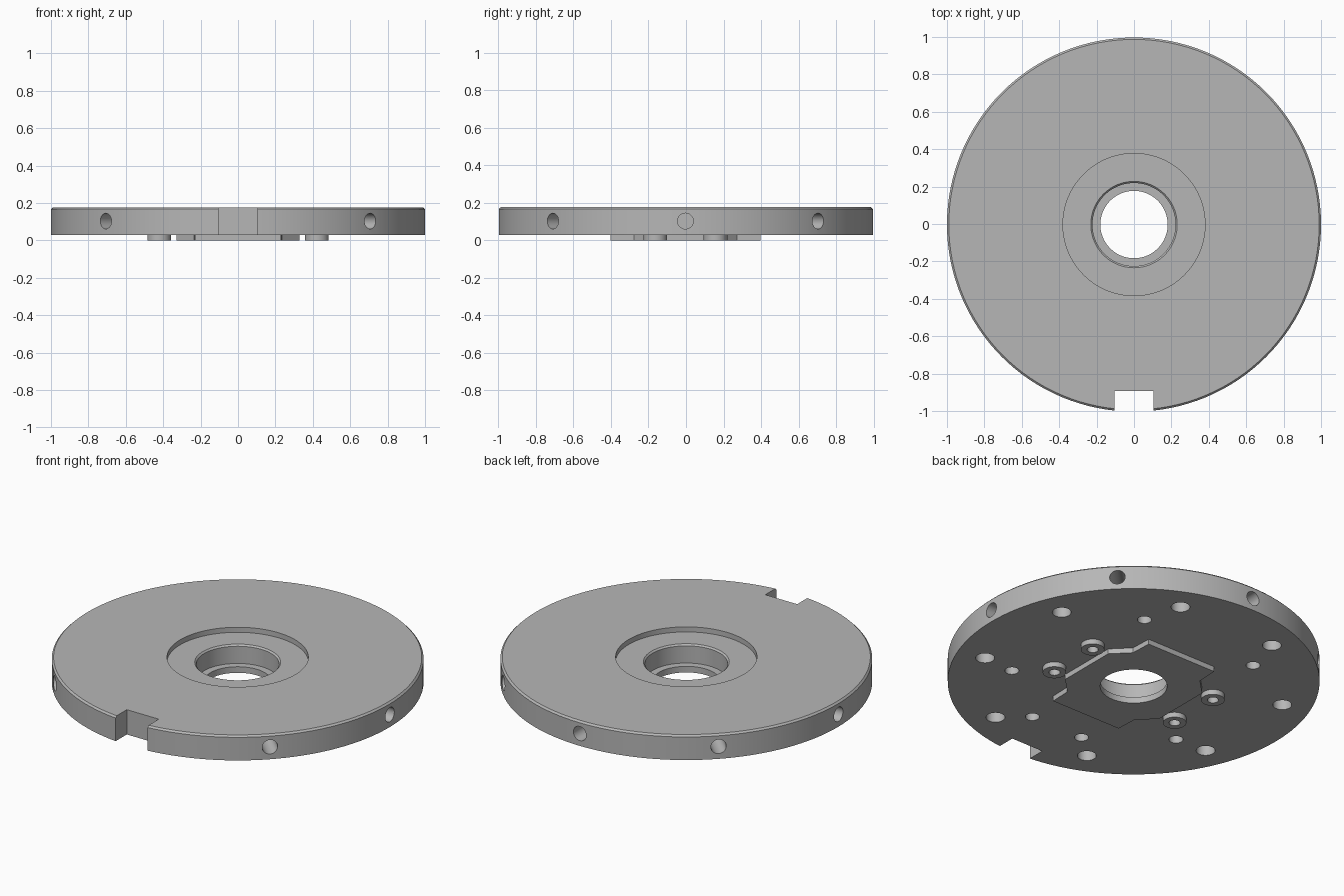
import bpy, bmesh, math
from mathutils import Matrix, Vector

if "Cube" in bpy.data.objects:
    bpy.data.objects.remove(bpy.data.objects["Cube"])

SEG = 128
CENTRE = Vector((0, -0.003, 0))   # the notch makes the bounds slightly uneven in y

grey = bpy.data.materials.new("plain_grey")
grey.diffuse_color = (0.47, 0.47, 0.47, 1)
grey.use_nodes = True
grey.node_tree.nodes["Principled BSDF"].inputs["Base Color"].default_value = grey.diffuse_color


def finish(name, bm):
    bmesh.ops.translate(bm, verts=bm.verts, vec=CENTRE)
    bmesh.ops.recalc_face_normals(bm, faces=bm.faces)
    me = bpy.data.meshes.new(name)
    bm.to_mesh(me)
    bm.free()
    me.materials.append(grey)
    ob = bpy.data.objects.new(name, me)
    bpy.context.collection.objects.link(ob)
    return ob


def cylinder(bm, x, y, z0, z1, r, seg=40):
    bmesh.ops.create_cone(bm, cap_ends=True, segments=seg, radius1=r, radius2=r, depth=z1 - z0,
                          matrix=Matrix.Translation((x, y, (z0 + z1) / 2)))


def lathe(name, profile):
    bm = bmesh.new()
    rings = [[bm.verts.new((r * math.cos(a), r * math.sin(a), z)) for r, z in profile]
             for a in (2 * math.pi * i / SEG for i in range(SEG))]
    n = len(profile)
    for i in range(SEG):
        a, b = rings[i], rings[(i + 1) % SEG]
        for j in range(n):
            k = (j + 1) % n
            bm.faces.new((a[j], b[j], b[k], a[k]))
    return finish(name, bm)


def cut(ob, cutter):
    mod = ob.modifiers.new("cut", 'BOOLEAN')
    mod.operation = 'DIFFERENCE'
    mod.solver = 'EXACT'
    mod.object = cutter
    activate(ob)
    bpy.ops.object.modifier_apply(modifier=mod.name)


def activate(ob):
    bpy.ops.object.select_all(action='DESELECT')
    ob.select_set(True)
    bpy.context.view_layer.objects.active = ob


def polar(r, deg):
    return r * math.cos(math.radians(deg)), r * math.sin(math.radians(deg))


# disc with chamfered rim, shallow recess and stepped bore
disc = lathe("disc", [(0.18, 0.03), (1, 0.03), (1, 0.167), (0.99, 0.177), (0.38, 0.177),
                      (0.38, 0.147), (0.231, 0.147), (0.222, 0.138), (0.222, 0.036), (0.18, 0.036)])

# raised plate under the disc, twelve-sided outline mirrored from one corner
bm = bmesh.new()
corner = [(0.33, 0.18), (0.235, 0.275), (0.23, 0.4)]
outline = (corner + [(-x, y) for x, y in reversed(corner)]
           + [(-x, -y) for x, y in corner] + [(x, -y) for x, y in reversed(corner)])
base = bm.faces.new([bm.verts.new((x, y, 0)) for x, y in outline])
top = bmesh.ops.extrude_face_region(bm, geom=[base])
bmesh.ops.translate(bm, vec=(0, 0, 0.03), verts=[v for v in top["geom"] if isinstance(v, bmesh.types.BMVert)])
plate = finish("bottom_plate", bm)

# four round bosses
boss_spots = [(sx * 0.422, sy * 0.16) for sx in (1, -1) for sy in (1, -1)]
bm = bmesh.new()
for x, y in boss_spots:
    cylinder(bm, x, y, 0, 0.03, 0.063)
bosses = finish("bosses", bm)

# cutter: rim notch, radial holes, underside holes, boss holes
bm = bmesh.new()
bmesh.ops.create_cube(bm, size=1, matrix=Matrix.Translation((0, -1.04, 0.1)) @ Matrix.Diagonal((0.21, 0.3, 0.4, 1)))
for k in range(8):
    if k != 6:
        a = math.radians(45 * k)
        bmesh.ops.create_cone(bm, cap_ends=True, segments=40, radius1=0.042, radius2=0.042, depth=0.4,
                              matrix=Matrix.Rotation(a, 4, 'Z') @ Matrix.Translation((0.93, 0, 0.103))
                              @ Matrix.Rotation(math.pi / 2, 4, 'Y'))
    cylinder(bm, *polar(0.838, 22.5 + 45 * k), -0.05, 0.12, 0.051)
for deg in (55, 125, 210, 255, 285, 330):
    cylinder(bm, *polar(0.665, deg), -0.05, 0.12, 0.038)
for x, y in boss_spots:
    cylinder(bm, x, y, -0.05, 0.1, 0.03)
hole_cutter = finish("hole_cutter", bm)

# cutter: centre hole through the plate
bm = bmesh.new()
cylinder(bm, 0, 0, -0.1, 0.1, 0.18, SEG)
centre_cutter = finish("centre_cutter", bm)

cut(disc, hole_cutter)
cut(bosses, hole_cutter)
cut(plate, centre_cutter)
for c in (hole_cutter, centre_cutter):
    bpy.data.objects.remove(c)

for ob in (disc, plate, bosses):
    activate(ob)
    bpy.ops.object.shade_smooth_by_angle(angle=math.radians(30))
